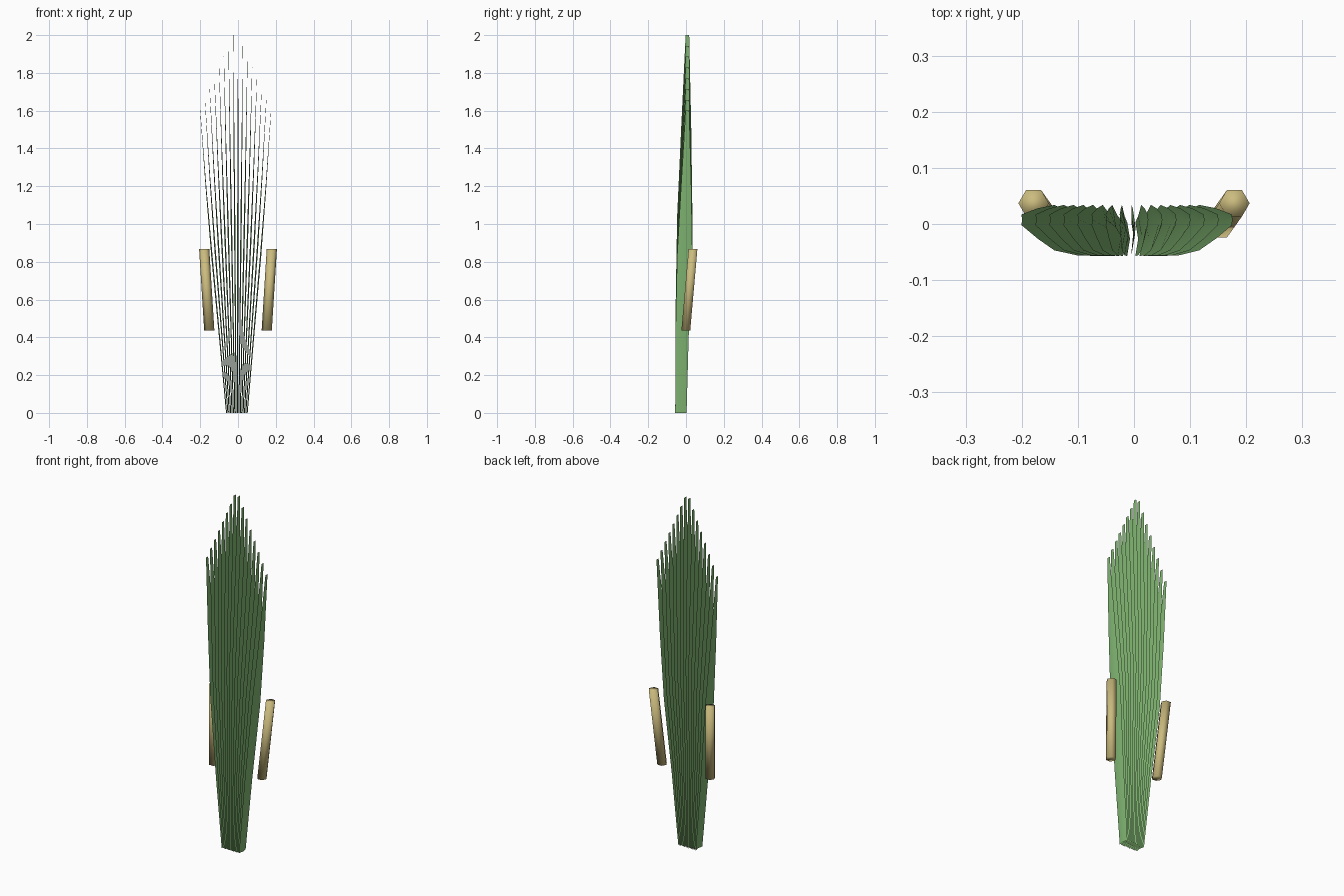
import bpy, bmesh

if "Cube" in bpy.data.objects:
    bpy.data.objects.remove(bpy.data.objects["Cube"])


def material(name, color):
    m = bpy.data.materials.new(name)
    m.diffuse_color = (*color, 1)
    m.use_nodes = True
    m.node_tree.nodes["Principled BSDF"].inputs["Base Color"].default_value = m.diffuse_color
    return m


def add_object(name, bm, mat, smooth=False):
    me = bpy.data.meshes.new(name)
    bm.to_mesh(me)
    bm.free()
    for p in me.polygons:
        p.use_smooth = smooth
    me.materials.append(mat)
    ob = bpy.data.objects.new(name, me)
    bpy.context.collection.objects.link(ob)
    return ob


green = material("leaf_green", (0.22, 0.47, 0.17))
tan = material("spike_tan", (0.60, 0.50, 0.21))

# Leaf outline: fraction of height, spacing between leaves, front y, back y, bow
PROFILE = [(0, 0.0073, -0.057, 0.003, 0.005), (0.25, 0.0120, -0.056, 0.014, 0.006),
           (0.52, 0.0172, -0.047, 0.034, 0.007), (0.75, 0.0212, -0.026, 0.028, 0.004),
           (1, 0.025, -0.002, 0.017, 0.001)]

# Fan of 16 thin upright leaves, slightly bowed across, tallest in the middle
for i in range(16):
    k = i - 7.5
    height = 2.0 - 0.4 * (abs(k) - 0.5) / 7
    bm = bmesh.new()
    rows = []
    for t, gap, front, back, bow in PROFILE:
        x = k * gap - 0.006 - 0.0065 * t
        rows.append([bm.verts.new((x + dx, y, t * height)) for dx, y in
                     ((-bow / 2, front), (bow / 2, (front + back) / 2), (-bow / 2, back))])
    for a, b in zip(rows, rows[1:]):
        for j in (0, 1):
            bm.faces.new((a[j], a[j + 1], b[j + 1], b[j]))
    add_object(f"leaf_{i + 1}", bm, green, smooth=True)

# Six-sided flower spikes leaning outwards and back, with level ends
for side, s in (("left", -1), ("right", 1)):
    bm = bmesh.new()
    bmesh.ops.create_cone(bm, cap_ends=True, segments=6, radius1=0.027,
                          radius2=0.027, depth=0.432)
    for v in bm.verts:
        top = v.co.z > 0
        x, y = v.co.y, v.co.x  # corners on the x axis
        v.co = (x + s * (0.179 if top else 0.152),
                y + (0.037 if top else -0.001),
                0.868 if top else 0.436)
    bmesh.ops.recalc_face_normals(bm, faces=bm.faces)
    add_object(f"flower_spike_{side}", bm, tan, smooth=True)
